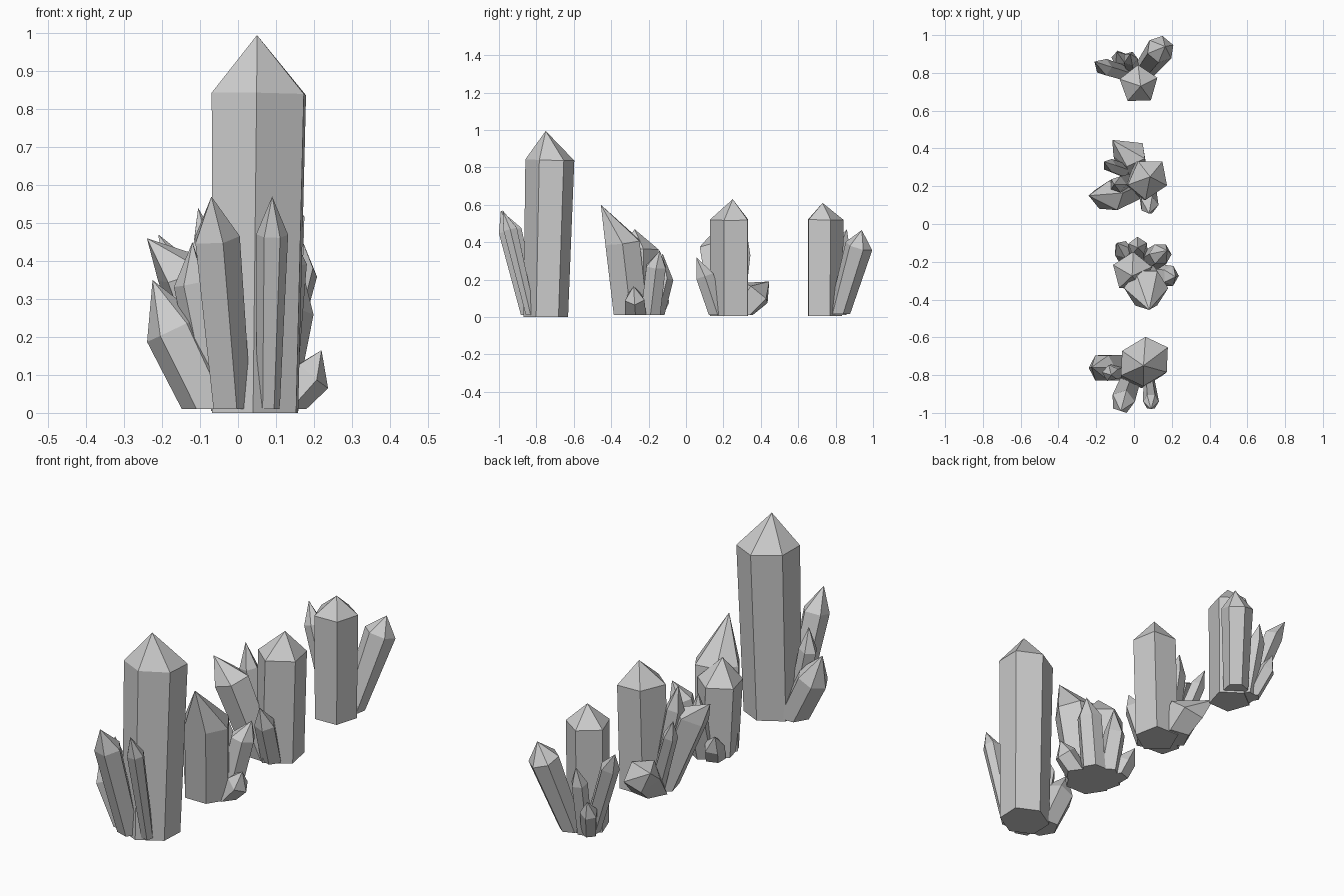
import bpy, bmesh
from math import cos, sin, radians, tau
from mathutils import Vector


def crystal(bm, base, rb, shoulder, rs, tip, sides=6, rot=0, stretch=1):
    """Pointed prism: flat foot ring, tilted shoulder ring, single apex.
    The section is stretched along the direction of its first corner."""
    b, s = Vector(base), Vector(shoulder)
    tilt = Vector((0, 0, 1)).rotation_difference(s - b)
    r = radians(rot)
    u, v = Vector((cos(r), sin(r), 0)), Vector((-sin(r), cos(r), 0))
    foot, ring = [], []
    for i in range(sides):
        a = tau * i / sides
        d = u * cos(a) * stretch + v * sin(a)
        foot.append(bm.verts.new(b + d * rb))
        ring.append(bm.verts.new(s + tilt @ (d * rs)))
    apex = bm.verts.new(tip)
    bm.faces.new(foot[::-1])
    for i in range(sides):
        j = (i + 1) % sides
        bm.faces.new((foot[i], foot[j], ring[j], ring[i]))
        bm.faces.new((ring[i], ring[j], apex))


def cluster(name, crystals):
    bm = bmesh.new()
    for c in crystals:
        crystal(bm, *c)
    bmesh.ops.recalc_face_normals(bm, faces=bm.faces)
    me = bpy.data.meshes.new(name)
    bm.to_mesh(me)
    bm.free()
    bpy.context.collection.objects.link(bpy.data.objects.new(name, me))


# Tall cluster at the front: main column and leaning shards
cluster("tall_crystal_cluster", [
    ((.045, -.75, 0), .115, (.055, -.728, .84), .126, (.05, -.75, .995), 6, 31, 1.15),
    ((-.02, -.83, .01), .055, (-.06, -.94, .46), .065, (-.07, -.99, .57), 5, 0),
    ((.08, -.83, .01), .03, (.09, -.94, .47), .042, (.09, -.98, .57), 6, 0),
    ((-.07, -.76, .01), .078, (-.17, -.762, .22), .077, (-.225, -.758, .35), 6, 0),
    ((-.06, -.78, .01), .04, (-.125, -.79, .34), .045, (-.12, -.8, .45), 5, 30),
])

# Low spiky cluster
cluster("spiky_crystal_cluster", [
    ((.035, -.295, .01), .105, (.065, -.34, .40), .106, (.08, -.455, .60), 6, 0, 1.1),
    ((0, -.25, .01), .10, (-.01, -.255, .36), .108, (-.01, -.275, .47), 5, 15),
    ((.09, -.19, .01), .06, (.14, -.16, .27), .06, (.175, -.14, .355), 6, 0),
    ((.02, -.17, .01), .055, (.02, -.118, .21), .052, (.02, -.125, .34), 5, 20),
    ((-.04, -.17, .01), .05, (-.06, -.135, .09), .05, (-.09, -.1, .16), 5, 0),
    ((.12, -.27, .01), .06, (.195, -.275, .10), .055, (.22, -.28, .165), 5, 0),
])

# Middle cluster with a broad leaning neighbour
cluster("broad_crystal_cluster", [
    ((.06, .24, .005), .105, (.075, .24, .52), .105, (.085, .25, .63), 5, 50, 1.12),
    ((-.01, .2, .01), .08, (-.135, .145, .37), .085, (-.24, .15, .46), 5, 15),
    ((-.01, .23, .01), .045, (-.085, .21, .42), .045, (-.105, .21, .54), 5, 0),
    ((-.02, .27, .01), .04, (-.13, .31, .33), .036, (-.16, .33, .42), 5, 0),
    ((0, .28, .01), .085, (-.02, .375, .13), .09, (-.115, .445, .19), 5, 45),
    ((.07, .17, .01), .05, (.08, .10, .22), .05, (.08, .055, .32), 5, 0),
])

# Rear cluster with two splayed arms and small buds
cluster("splayed_crystal_cluster", [
    ((.025, .735, .005), .10, (.025, .738, .52), .105, (.035, .73, .61), 5, 20),
    ((.06, .82, .015), .058, (.14, .925, .38), .075, (.165, .94, .465), 6, 20),
    ((-.03, .79, .01), .042, (-.16, .83, .38), .046, (-.21, .86, .47), 5, 0),
    ((-.01, .82, .01), .037, (-.02, .875, .28), .04, (-.02, .90, .37), 5, 0),
    ((-.04, .82, .01), .037, (-.08, .88, .15), .042, (-.09, .91, .22), 5, 30),
])
